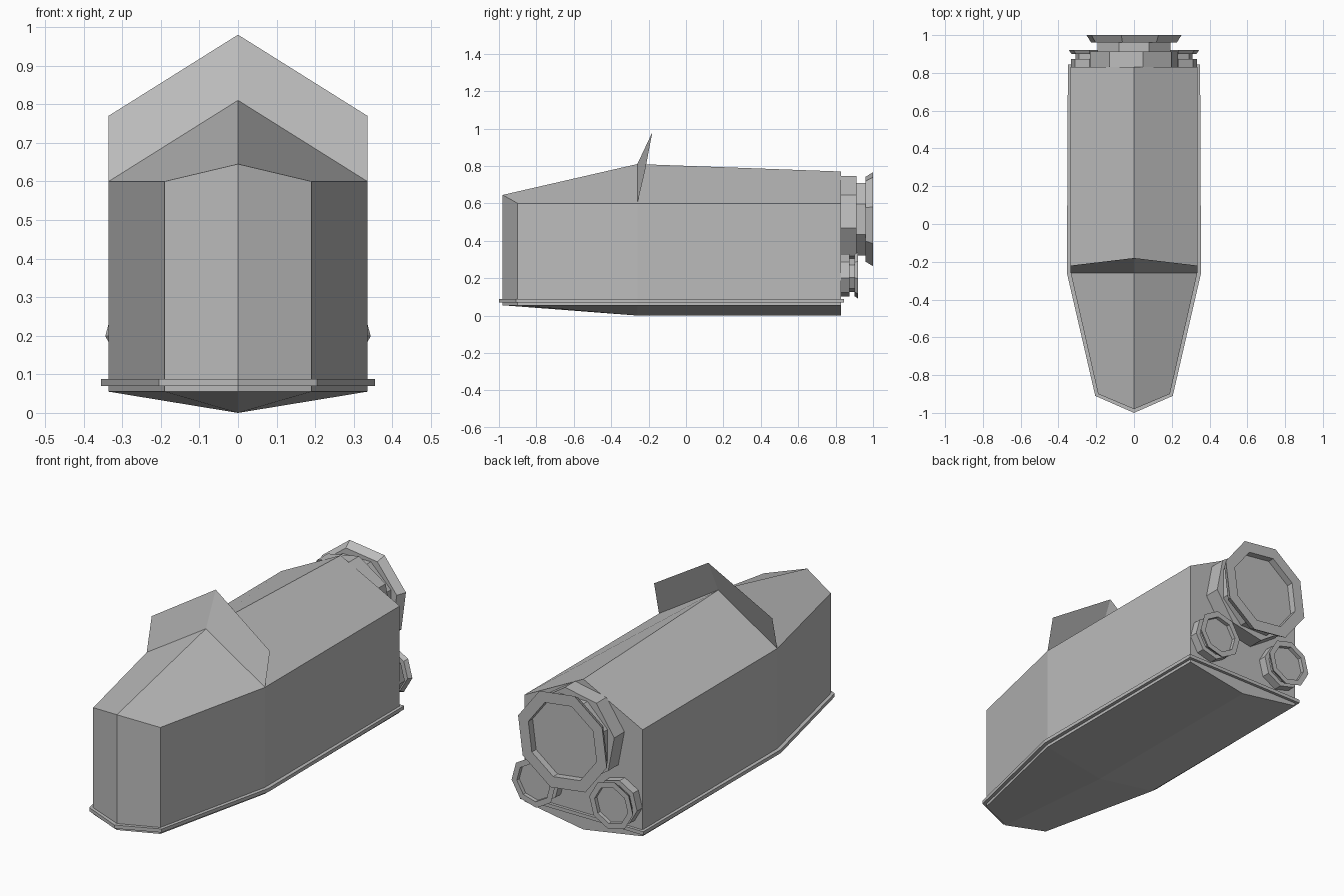
import bpy, math

if "Cube" in bpy.data.objects:
    bpy.data.objects.remove(bpy.data.objects["Cube"])

grey = bpy.data.materials.new("hull_grey")
grey.diffuse_color = (0.5, 0.5, 0.5, 1)
grey.use_nodes = True
grey.node_tree.nodes["Principled BSDF"].inputs["Base Color"].default_value = grey.diffuse_color


def make(name, verts, faces, mirror=False):
    mesh = bpy.data.meshes.new(name)
    mesh.from_pydata(verts, [], faces)
    mesh.materials.append(grey)
    ob = bpy.data.objects.new(name, mesh)
    bpy.context.collection.objects.link(ob)
    if mirror:
        ob.modifiers.new("mirror", 'MIRROR').use_clip = True
    return ob


# Hull half: nose, shoulder and stern outline, with roof ridge and keel lines
outline = [(0.19, -0.90), (0.335, -0.26), (0.335, 0.83)]
ridge = [(0, -0.98, 0.645), (0, -0.26, 0.81), (0, 0.83, 0.77)]
keel = [(0, -0.98, 0.055), (0, -0.26, 0.0), (0, 0.83, 0.0)]
eave = [(x, y, 0.60) for x, y in outline]
chine = [(x, y, 0.055) for x, y in outline]
faces = [(0, 9, 6, 3), (2, 5, 8, 11)]           # nose and stern
for i in (0, 1):
    faces += [(i, 3 + i, 4 + i, 1 + i),         # roof
              (3 + i, 6 + i, 7 + i, 4 + i),     # side
              (6 + i, 9 + i, 10 + i, 7 + i)]    # bottom
make("hull", ridge + eave + chine + keel, faces, True)

# Rubbing rail around the bottom edge
half = [(0.205, -0.91), (0.355, -0.26), (0.35, 0.845)]
loop = [(0, -1.0)] + half + [(-x, y) for x, y in reversed(half)]
n = len(loop)
make("rail", [(x, y, z) for z in (0.07, 0.088) for x, y in loop],
     [tuple(reversed(range(n))), tuple(range(n, 2 * n))] +
     [(i, (i + 1) % n, n + (i + 1) % n, n + i) for i in range(n)])

# Raised chevron screen leaning back from the roof
make("roof_screen", [(0, -0.26, 0.81), (0.335, -0.26, 0.60),
                     (0.335, -0.22, 0.77), (0, -0.18, 0.98)], [(0, 1, 2, 3)], True)


# Eight-sided engines: profile entries are (y, radius, turn in degrees)
def engine(name, cx, cz, profile, mirror=False):
    verts, faces = [], []
    for y, r, turn in profile:
        for k in range(8):
            a = math.radians(22.5 + 45 * k + turn)
            verts.append((cx + r * math.sin(a), y, cz + r * math.cos(a)))
    for j in range(len(profile) - 1):
        for k in range(8):
            a, b = j * 8 + k, j * 8 + (k + 1) % 8
            faces.append((a, b, b + 8, a + 8))
    last = len(verts) - 8
    faces.append(tuple(range(last, last + 8)))
    make(name, verts, faces, mirror)


engine("main_engine", 0, 0.515, [
    (0.83, 0.237, -11), (0.912, 0.237, -11), (0.912, 0.21, 0), (0.96, 0.21, 0),
    (0.96, 0.235, 7.5), (1.0, 0.26, 7.5), (1.0, 0.20, 7.5), (0.965, 0.20, 7.5)])
engine("side_engine", 0.22, 0.215, [
    (0.83, 0.115, -15), (0.873, 0.115, -15), (0.873, 0.09, -15), (0.90, 0.09, -15),
    (0.90, 0.112, -15), (0.92, 0.125, -15), (0.92, 0.095, -15), (0.90, 0.095, -15)], True)
